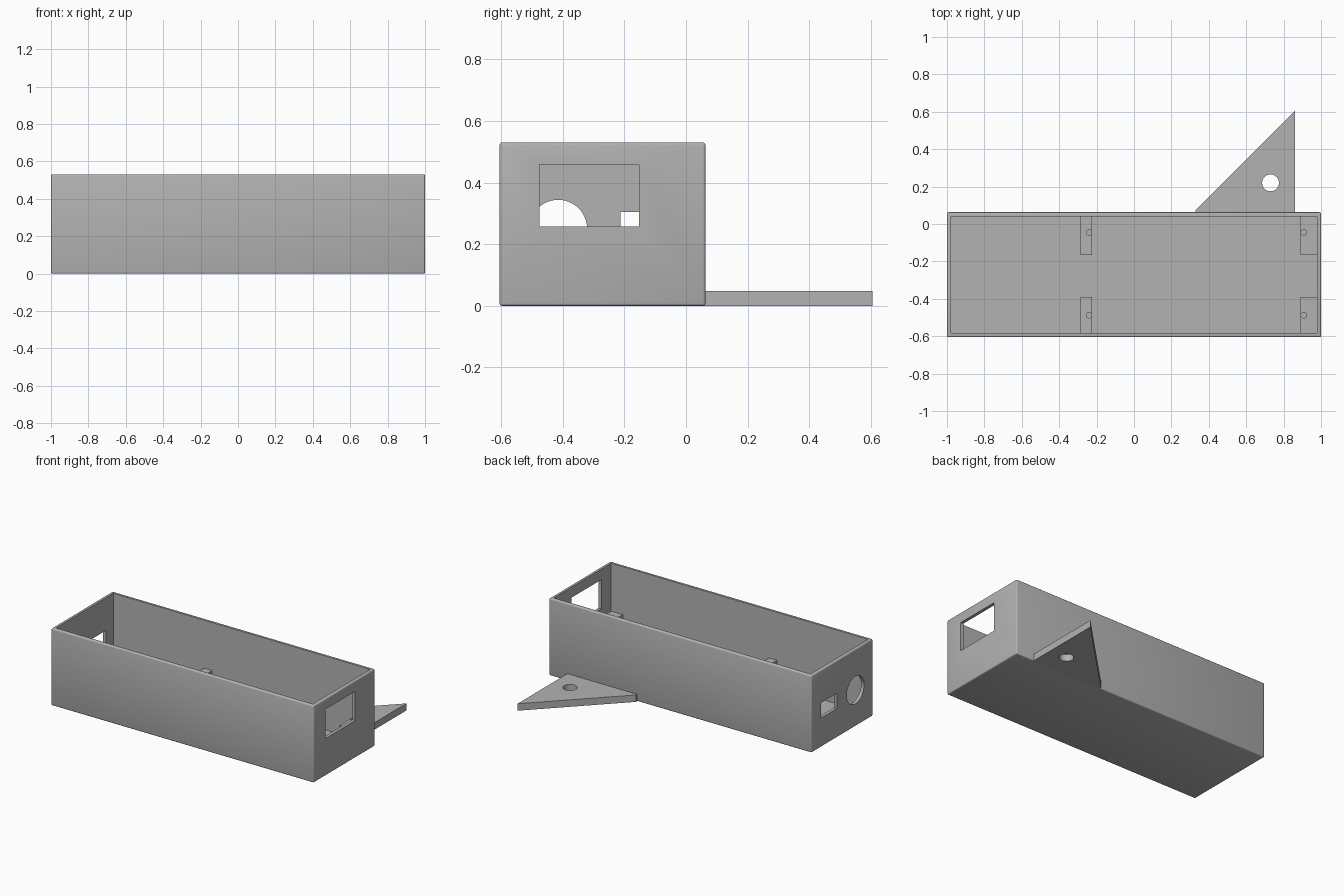
import bpy, bmesh
from mathutils import Matrix

if "Cube" in bpy.data.objects:
    bpy.data.objects.remove(bpy.data.objects["Cube"])

GREY = (0.45, 0.45, 0.45, 1)
grey = bpy.data.materials.new("plain grey")
grey.use_nodes = True
grey.diffuse_color = GREY
grey.node_tree.nodes["Principled BSDF"].inputs["Base Color"].default_value = GREY


def finish(name, bm):
    mesh = bpy.data.meshes.new(name)
    bmesh.ops.recalc_face_normals(bm, faces=bm.faces)
    bm.to_mesh(mesh)
    bm.free()
    mesh.materials.append(grey)
    obj = bpy.data.objects.new(name, mesh)
    bpy.context.collection.objects.link(obj)
    return obj


def block(name, x, y, z):
    """Box given by its (low, high) range on each axis."""
    bm = bmesh.new()
    size = [b - a for a, b in (x, y, z)]
    mid = [(a + b) / 2 for a, b in (x, y, z)]
    bmesh.ops.create_cube(bm, size=1, matrix=Matrix.Translation(mid) @ Matrix.Diagonal((*size, 1)))
    return finish(name, bm)


def rod(name, centre, radius, depth, axis="Z"):
    bm = bmesh.new()
    turn = Matrix.Rotation(1.5707963, 4, "Y") if axis == "X" else Matrix()
    bmesh.ops.create_cone(bm, cap_ends=True, segments=48, radius1=radius, radius2=radius,
                          depth=depth, matrix=Matrix.Translation(centre) @ turn)
    return finish(name, bm)


def apply(obj, mod):
    bpy.context.view_layer.objects.active = obj
    bpy.ops.object.modifier_apply(modifier=mod.name)


def cut(obj, cutter):
    mod = obj.modifiers.new("cut", "BOOLEAN")
    mod.operation, mod.solver, mod.object = "DIFFERENCE", "EXACT", cutter
    apply(obj, mod)
    bpy.data.objects.remove(cutter)


def smooth(obj):
    bpy.ops.object.select_all(action="DESELECT")
    obj.select_set(True)
    bpy.context.view_layer.objects.active = obj
    bpy.ops.object.shade_smooth_by_angle(angle=0.6)


BACK, FRONT, TOP, WALL = 0.063, -0.605, 0.53, 0.022

# Open tray with softly rounded outer edges
tray = block("tray", (-1, 1), (FRONT, BACK), (0, TOP))
bevel = tray.modifiers.new("round", "BEVEL")
bevel.width, bevel.segments = 0.008, 3
apply(tray, bevel)
cut(tray, block("cavity", (-1 + WALL, 1 - WALL), (FRONT + WALL, BACK - WALL), (WALL, 1)))

# Openings in the end walls
cut(tray, block("window", (0.9, 1.1), (-0.475, -0.153), (0.257, 0.458)))
cut(tray, block("socket", (-1.1, -0.9), (-0.213, -0.04), (0.2, 0.305)))
cut(tray, rod("round_port", (-1, -0.415, 0.25), 0.094, 0.2, "X"))
smooth(tray)

# Four support posts with screw holes
for side, x, hole_x in (("middle", (-0.285, -0.225), -0.24), ("end", (0.89, 1 - WALL), 0.908)):
    for row, y, hole_y in (("front", (FRONT + WALL, -0.39), -0.488), ("back", (-0.165, BACK - WALL), -0.045)):
        post = block(f"{side}_{row}_post", x, y, (WALL, 0.2))
        cut(post, rod("screw_hole", (hole_x, hole_y, 0.2), 0.015, 0.2))
        smooth(post)

# Triangular mounting tab with a bolt hole
bm = bmesh.new()
outline = [(0.33, BACK - 0.01), (0.86, BACK - 0.01), (0.86, 0.605), (0.33, 0.075)]
face = bm.faces.new([bm.verts.new((x, y, 0)) for x, y in outline])
raised = bmesh.ops.extrude_face_region(bm, geom=[face])["geom"]
bmesh.ops.translate(bm, vec=(0, 0, 0.048), verts=[v for v in raised if isinstance(v, bmesh.types.BMVert)])
tab = finish("mounting_tab", bm)
cut(tab, rod("bolt_hole", (0.73, 0.22, 0.02), 0.045, 0.2))
smooth(tab)
